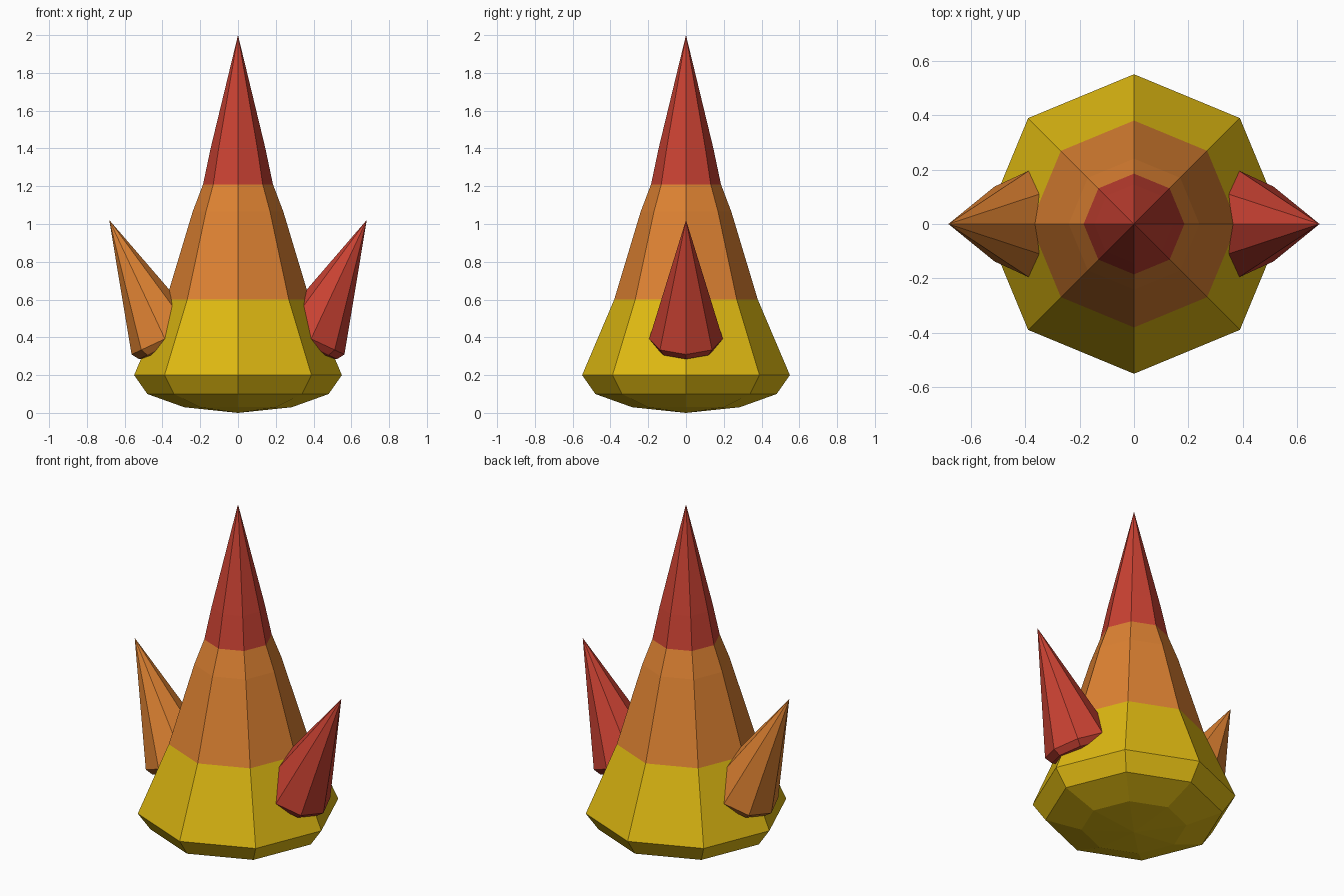
import bpy, bmesh, math
from mathutils import Matrix, Vector

if "Cube" in bpy.data.objects:
    bpy.data.objects.remove(bpy.data.objects["Cube"])

SIDES = 8


def material(name, rgb):
    m = bpy.data.materials.new(name)
    m.diffuse_color = (*rgb, 1)
    m.use_nodes = True
    m.node_tree.nodes["Principled BSDF"].inputs["Base Color"].default_value = m.diffuse_color
    return m


yellow = material("yellow", (0.74, 0.49, 0.006))
orange = material("orange", (0.73, 0.223, 0.032))
red = material("red", (0.58, 0.053, 0.032))


def lathe(name, bottom, rings, top, mats, rule=lambda z: 0, matrix=Matrix()):
    """Flat-faced eight-sided solid with pointed ends; rings are (radius, z)."""
    bm = bmesh.new()
    loops = [[bm.verts.new((r * math.cos(a), r * math.sin(a), z))
              for a in (2 * math.pi * i / SIDES for i in range(SIDES))]
             for r, z in rings]
    low, high = bm.verts.new((0, 0, bottom)), bm.verts.new((0, 0, top))
    for i in range(SIDES):
        j = (i + 1) % SIDES
        bm.faces.new((low, loops[0][j], loops[0][i]))
        for a, b in zip(loops, loops[1:]):
            bm.faces.new((a[i], a[j], b[j], b[i]))
        bm.faces.new((loops[-1][i], loops[-1][j], high))
    bm.normal_update()
    for f in bm.faces:
        f.material_index = rule(f.calc_center_median().z)
    bm.transform(matrix)
    me = bpy.data.meshes.new(name)
    bm.to_mesh(me)
    bm.free()
    for m in mats:
        me.materials.append(m)
    ob = bpy.data.objects.new(name, me)
    bpy.context.collection.objects.link(ob)
    return ob


# Main spire: rounded underside, banded by height
lathe("main_spire", 0.0,
      [(0.285, 0.03), (0.48, 0.10), (0.55, 0.20), (0.38, 0.60),
       (0.24, 1.065), (0.185, 1.21), (0.145, 1.40)], 2.0,
      (yellow, orange, red),
      lambda z: 0 if z < 0.6 else 1 if z < 1.21 else 2)

# Side spikes: leaning cones with rounded undersides
for name, side, mat in (("right_spike", 1, red), ("left_spike", -1, orange)):
    lean = Matrix.Rotation(side * math.atan2(0.295, 0.63), 4, 'Y')
    place = Matrix.Translation(Vector((side * 0.387, 0, 0.392))) @ lean
    lathe(name, -0.077, [(0.10, -0.066), (0.17, -0.039), (0.195, 0)], 0.695,
          (mat,), matrix=place)
